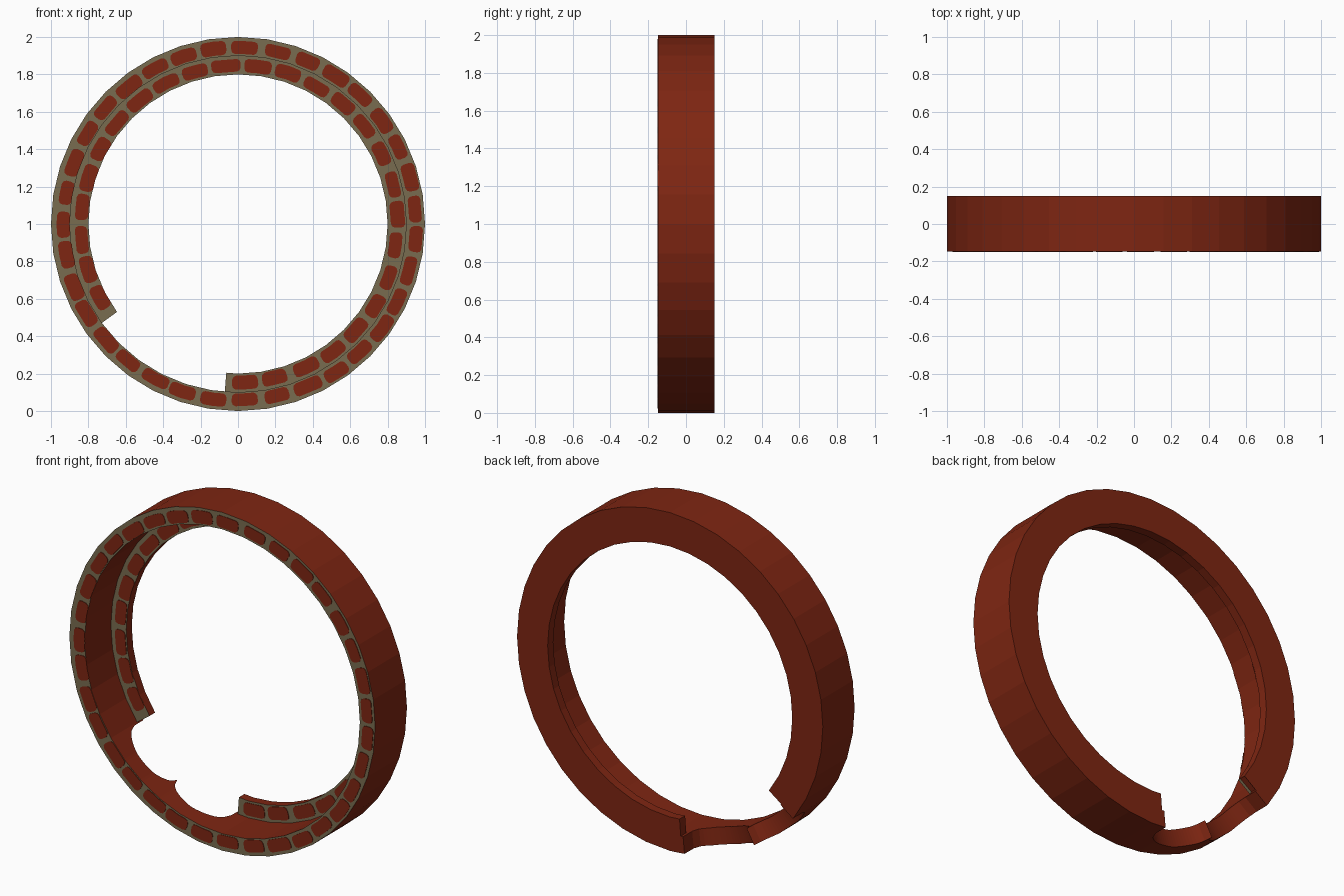
import bpy, bmesh, math, random
from math import sin, cos, pi, radians, degrees

if "Cube" in bpy.data.objects:
    bpy.data.objects.remove(bpy.data.objects["Cube"])

random.seed(4)
SEG = 40
STEP = 360 / SEG
GAP_A, GAP_B = -143.5, -95.5      # broken part of the ring, degrees


def material(name, col):
    m = bpy.data.materials.new(name)
    m.diffuse_color = (*col, 1)
    m.use_nodes = True
    m.node_tree.nodes["Principled BSDF"].inputs["Base Color"].default_value = m.diffuse_color
    return m


red = material("brick red", (0.21, 0.019, 0.006))
mortar = material("mortar grey", (0.19, 0.15, 0.08))


def point(r, a, y):
    """Point on a faceted circle round the y axis, centred on z = 1."""
    off = a % STEP - STEP / 2
    r *= cos(radians(STEP / 2)) / cos(radians(off))
    a = radians(a)
    return (r * cos(a), y, 1 + r * sin(a))


def finish(bm, name):
    bmesh.ops.recalc_face_normals(bm, faces=bm.faces[:])
    me = bpy.data.meshes.new(name)
    bm.to_mesh(me)
    bm.free()
    ob = bpy.data.objects.new(name, me)
    bpy.context.collection.objects.link(ob)
    me.materials.append(red)
    me.materials.append(mortar)
    return ob


def sweep(name, stations, r0, r1, y0, closed):
    """Rectangular section along (angle, back y) stations; mortar on the front."""
    bm = bmesh.new()
    rings = [[bm.verts.new(point(r, a, y)) for r, y in
              ((r0, y0), (r1, y0), (r1, yb), (r0, yb))] for a, yb in stations]
    n = len(rings)
    for i in range(n if closed else n - 1):
        p, q = rings[i], rings[(i + 1) % n]
        for k in range(4):
            f = bm.faces.new((p[k], p[(k + 1) % 4], q[(k + 1) % 4], q[k]))
            f.material_index = 1 if k == 0 else 0
    if not closed:
        bm.faces.new(rings[0])
        bm.faces.new(rings[-1])
    return finish(bm, name)


def bite(a):
    """Back edge of the broken part: two scoops with a cusp between."""
    t = (a - GAP_A) / (GAP_B - GAP_A) * 2
    u = abs(2 * (t % 1) - 1)
    return 0.065 - 0.105 * math.sqrt(max(0, 1 - u * u))


# outer ring with the scooped gap in its back
whole = [GAP_B + 0.02] + [k * STEP for k in range(-10, 25)
                          if GAP_B < k * STEP < 360 + GAP_A] + [360 + GAP_A - 0.02]
fine = [GAP_A + (GAP_B - GAP_A) * i / 48 for i in range(49)]
sweep("outer_ring", [(a, 0.15) for a in whole] + [(a + 360, bite(a)) for a in fine],
      0.9, 1.0, -0.147, True)

# inner ring, thin and set back, open at the gap
inner = [-94.5] + whole[1:-1] + [214.7]
sweep("inner_ring", [(a, 0.15) for a in inner], 0.8, 0.9, 0.098, False)


def bricks(name, a0, a1, count, rc, half, front):
    """Course of thin brick plates with clipped corners and uneven sizes."""
    bm = bmesh.new()
    pitch = (a1 - a0) / count
    for i in range(count):
        s = a0 + pitch * (i + 0.08 + random.uniform(-0.05, 0.05))
        e = a0 + pitch * (i + 0.92 + random.uniform(-0.05, 0.06))
        r = rc + 0.007 * cos(radians((s + e) / 2)) + random.uniform(-0.004, 0.004)
        h = half * random.uniform(0.92, 1.08)
        c = degrees(0.02 / r)
        top = [(s, r + h * 0.4), (s + c * 0.3, r + h * 0.8), (s + c, r + h),
               ((s + e) / 2, r + h),
               (e - c, r + h), (e - c * 0.3, r + h * 0.8), (e, r + h * 0.4)]
        low = [(a, 2 * r - q) for a, q in reversed(top)]
        loops = [[bm.verts.new(point(q, a, y)) for a, q in top + low]
                 for y in (front, front + 0.004)]
        bm.faces.new(loops[0])
        n = len(loops[0])
        for k in range(n):
            j = (k + 1) % n
            bm.faces.new((loops[0][k], loops[1][k], loops[1][j], loops[0][j]))
        bm.faces.new(loops[1])
    return finish(bm, name)


# brick courses on the two front faces
bricks("outer_bricks", 0, 360, 35, 0.945, 0.036, -0.15)
bricks("inner_bricks", -93.5, 214, 27, 0.847, 0.036, 0.095)
